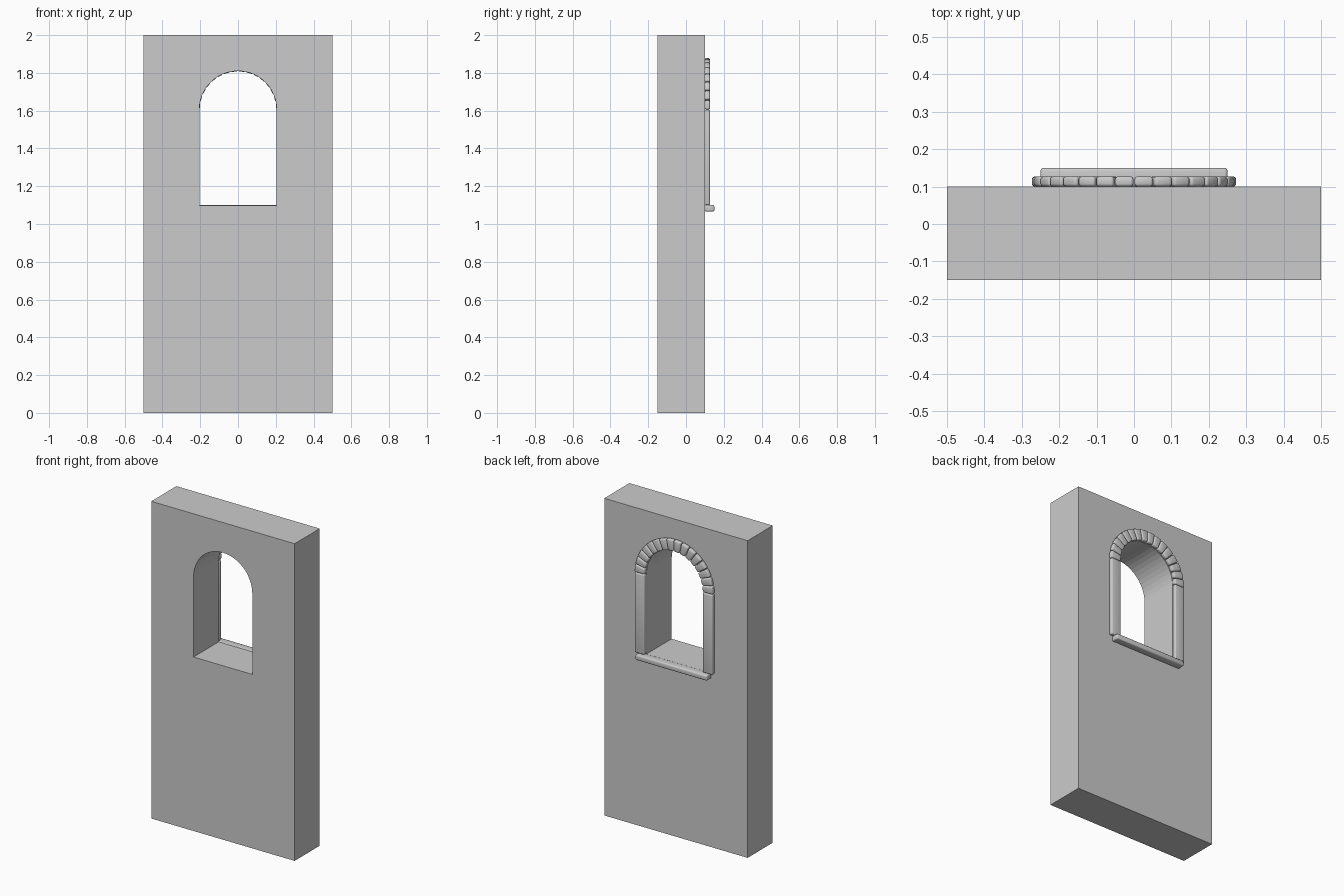
import bpy, bmesh
from math import sin, cos, pi

if "Cube" in bpy.data.objects:
    bpy.data.objects.remove(bpy.data.objects["Cube"])

ZC, R_IN, R_OUT, Z_SILL = 1.605, 0.203, 0.274, 1.10
Y_FRONT, Y_BACK, Y_TRIM = -0.15, 0.10, 0.127


def prism(name, outline, y0, y1, bevel=0):
    """Extrude a closed (x, z) outline along y, optionally with rounded edges."""
    bm = bmesh.new()
    a = [bm.verts.new((x, y0, z)) for x, z in outline]
    b = [bm.verts.new((x, y1, z)) for x, z in outline]
    n = len(outline)
    bm.faces.new(a)
    bm.faces.new(b[::-1])
    for i in range(n):
        j = (i + 1) % n
        bm.faces.new((a[i], b[i], b[j], a[j]))
    bmesh.ops.recalc_face_normals(bm, faces=bm.faces)
    if bevel:
        bmesh.ops.bevel(bm, geom=bm.edges[:], offset=bevel, segments=3,
                        profile=0.5, affect='EDGES', clamp_overlap=True)
    me = bpy.data.meshes.new(name)
    bm.to_mesh(me)
    bm.free()
    ob = bpy.data.objects.new(name, me)
    bpy.context.collection.objects.link(ob)
    if bevel:
        bpy.context.view_layer.objects.active = ob
        bpy.ops.object.select_all(action='DESELECT')
        ob.select_set(True)
        bpy.ops.object.shade_smooth_by_angle(angle=0.6)
    return ob


def rect(x0, x1, z0, z1):
    return [(x0, z0), (x1, z0), (x1, z1), (x0, z1)]


def polar(r, t):
    return (r * cos(t), ZC + r * sin(t))


# Wall with an arched opening
wall = prism("wall", rect(-0.5, 0.5, 0, 2), Y_FRONT, Y_BACK)
arch = [polar(0.205, pi * i / 24) for i in range(25)]
cutter = prism("opening_cutter", [(-0.205, Z_SILL - 0.003), (0.205, Z_SILL - 0.003)] + arch, -0.3, 0.3)
cutter.hide_render = True
cutter.hide_viewport = True
mod = wall.modifiers.new("opening", 'BOOLEAN')
mod.operation = 'DIFFERENCE'
mod.solver = 'EXACT'
mod.object = cutter

# Arch stones
N = 16
step, gap = pi / N, 0.006
for i in range(N):
    t0, t1 = i * step + gap, (i + 1) * step - gap
    prism(f"arch_stone_{i + 1}",
          [polar(R_IN, t0), polar(R_OUT, t0), polar(R_OUT, t1), polar(R_IN, t1)],
          Y_BACK, Y_TRIM, 0.008)

# Side jambs
for side, s in (("left", -1), ("right", 1)):
    x0, x1 = sorted((s * R_IN, s * 0.272))
    prism(f"jamb_{side}", rect(x0, x1, Z_SILL, ZC), Y_BACK, Y_TRIM, 0.008)

# Projecting sill
prism("sill", rect(-0.25, 0.25, 1.066, Z_SILL), Y_BACK, 0.15, 0.008)
